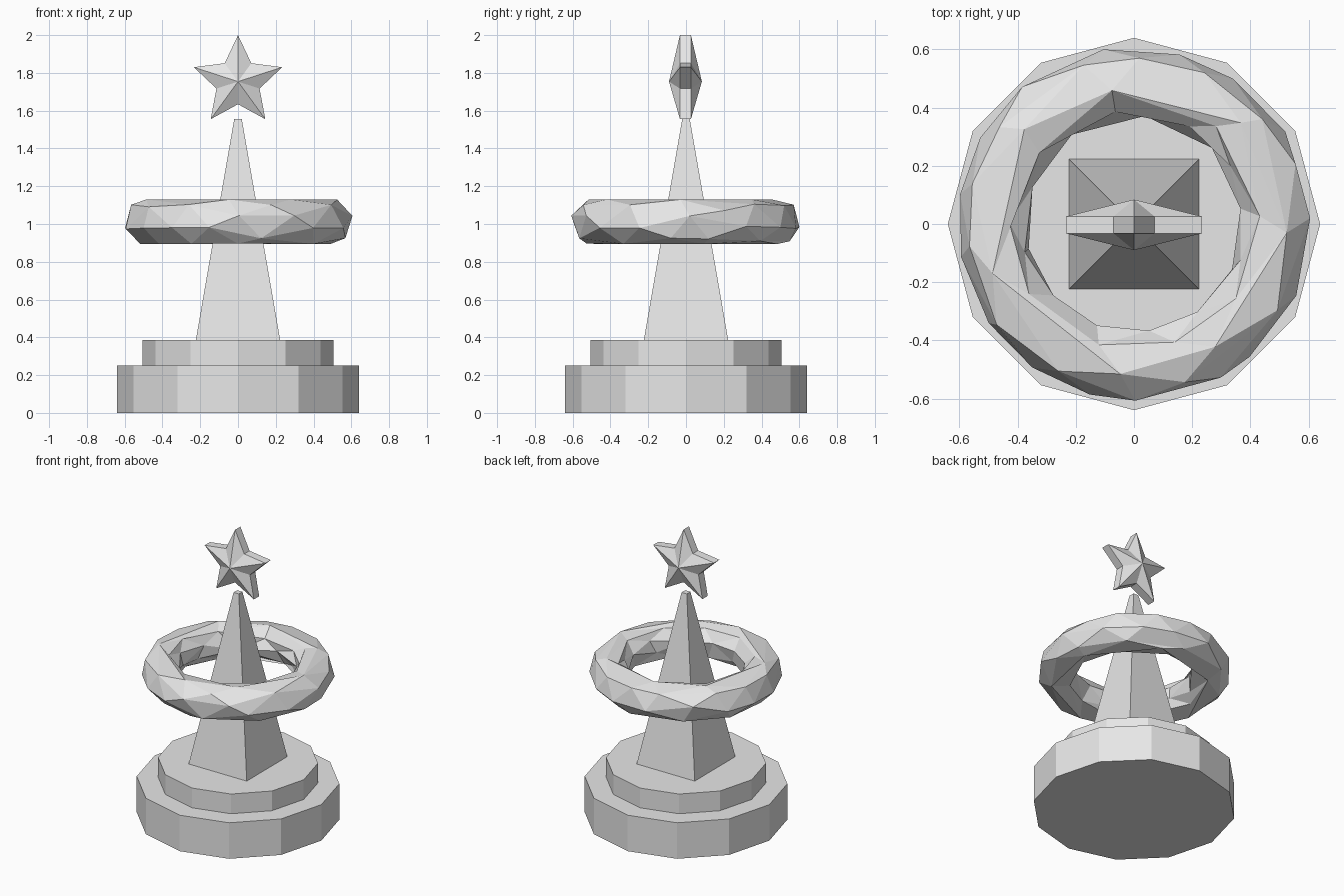
import bpy
from math import sin, cos, pi, sqrt

cube = bpy.data.objects.get("Cube")
if cube:
    bpy.data.objects.remove(cube, do_unlink=True)

stone = bpy.data.materials.new("pale_grey")
stone.use_nodes = True
grey = (0.8, 0.8, 0.8, 1)
stone.diffuse_color = grey
stone.node_tree.nodes["Principled BSDF"].inputs["Base Color"].default_value = grey


def finish(name):
    obj = bpy.context.object
    obj.name = name
    obj.data.materials.append(stone)
    return obj


def prism(name, sides, bottom, top, z0, z1, turn=0):
    """Straight or tapered solid standing between two heights."""
    bpy.ops.mesh.primitive_cone_add(vertices=sides, radius1=bottom, radius2=top,
                                    depth=z1 - z0, location=(0, 0, (z0 + z1) / 2),
                                    rotation=(0, 0, turn))
    return finish(name)


# Two-step plinth and square tapering spire
prism("lower_plinth", 12, 0.64, 0.64, 0, 0.25)
prism("upper_plinth", 12, 0.505, 0.505, 0.25, 0.387)
prism("spire", 4, 0.223 * sqrt(2), 0.02 * sqrt(2), 0.387, 1.555, pi / 4)

# Floating ring with irregular facets
bpy.ops.mesh.primitive_torus_add(major_segments=36, minor_segments=12,
                                 major_radius=0.485, minor_radius=0.118,
                                 location=(0, 0, 1.012))
ring = finish("floating_ring")
facets = ring.modifiers.new("facets", "DECIMATE")
facets.ratio = 0.2

# Five-pointed star: two raised centres joined by a flat rim
centre_z, rim, peak = 1.754, 0.029, 0.087
outline = []
for i in range(10):
    r = 0.12 if i % 2 else 0.246
    outline.append((r * sin(i * pi / 5), r * cos(i * pi / 5)))
verts = [(x, y, z) for y in (-rim, rim) for x, z in outline]
verts += [(0, -peak, 0), (0, peak, 0)]
faces = []
for i in range(10):
    j = (i + 1) % 10
    faces += [(20, j, i), (21, i + 10, j + 10), (i, j, j + 10, i + 10)]
mesh = bpy.data.meshes.new("star")
mesh.from_pydata(verts, [], faces)
star = bpy.data.objects.new("star", mesh)
star.location = (0, -0.003, centre_z)
bpy.context.collection.objects.link(star)
mesh.materials.append(stone)
